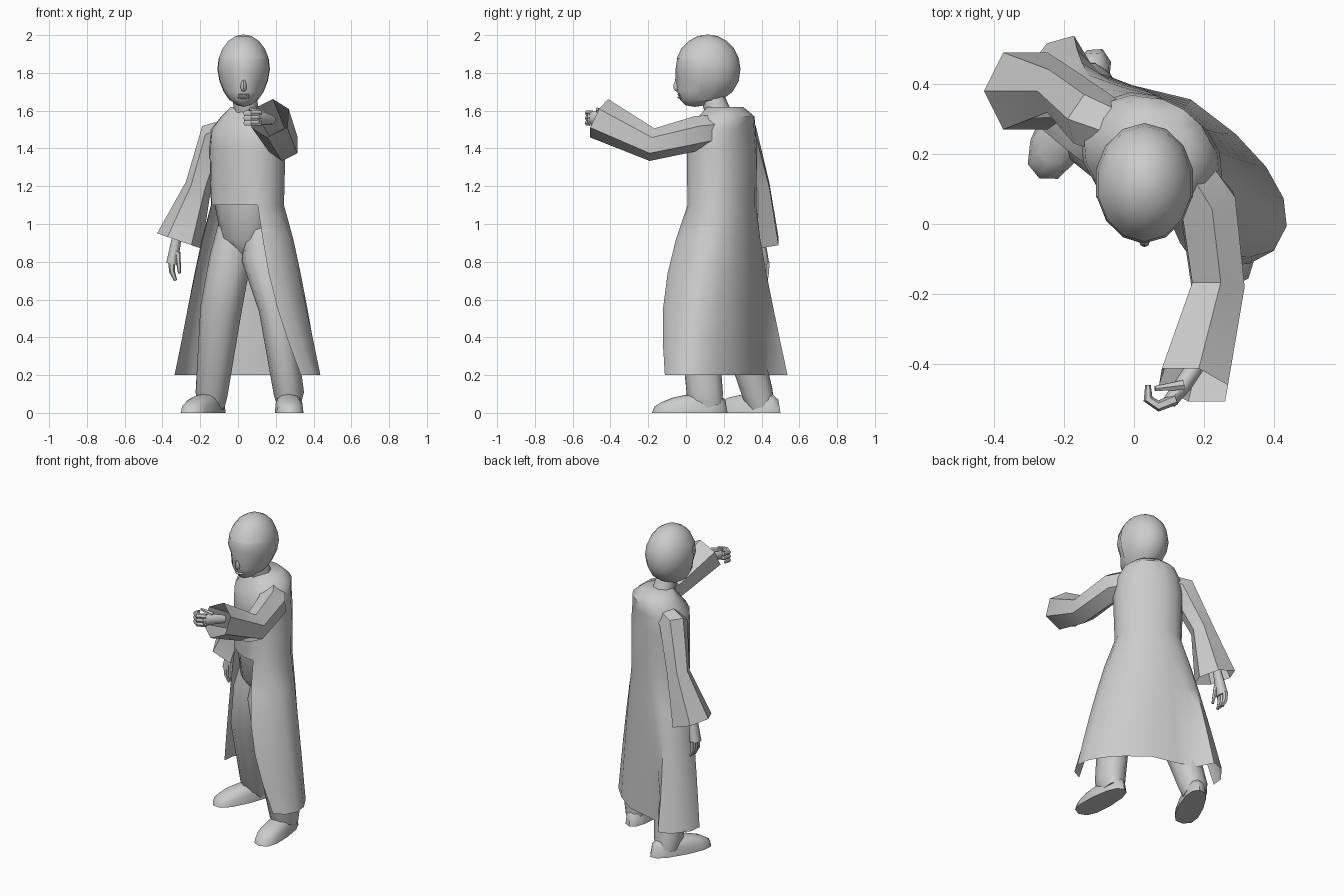
import bpy, bmesh, math
from mathutils import Vector

if "Cube" in bpy.data.objects:
    bpy.data.objects.remove(bpy.data.objects["Cube"])

grey = bpy.data.materials.new("plain grey")
grey.use_nodes = True
tone = (0.6, 0.6, 0.6, 1)
grey.diffuse_color = tone
grey.node_tree.nodes["Principled BSDF"].inputs["Base Color"].default_value = tone

UP = Vector((0, 0, 1))
FRONT_BACK = Vector((0, 1, 0))
BODY = Vector((0.05, 0.19, 0))
# The body is twisted towards its right, so it has its own side and back directions
BODY_BACK = Vector((0.56, 0.83, 0))
BODY_SIDE = Vector((0.83, -0.56, 0))


def finish(name, bm):
    mesh = bpy.data.meshes.new(name)
    bm.to_mesh(mesh)
    bm.free()
    mesh.materials.append(grey)
    part = bpy.data.objects.new(name, mesh)
    bpy.context.collection.objects.link(part)
    bpy.ops.object.select_all(action='DESELECT')
    part.select_set(True)
    bpy.context.view_layer.objects.active = part
    bpy.ops.object.shade_smooth_by_angle(angle=math.radians(50))


def soften(value, power):
    """Raise to a power but keep the sign."""
    return math.copysign(abs(value) ** power, value)


def oval(angle, width, depth):
    """Point on a slightly squared ellipse."""
    return soften(math.cos(angle), 0.9) * width, soften(math.sin(angle), 0.9) * depth


def skin(bm, rows, closed):
    """Join neighbouring rows of points with quads."""
    rows = [[bm.verts.new(p) for p in row] for row in rows]
    for a, b in zip(rows, rows[1:]):
        for k in range(0 if closed else 1, len(a)):
            bm.faces.new((a[k - 1], a[k], b[k], b[k - 1]))
    return rows


def tube_rows(points, sizes, sides, hint, axis):
    """Rings along a path; each size is a radius or a (width, depth) pair."""
    points = [Vector(p) for p in points]
    rows = []
    for i, (p, size) in enumerate(zip(points, sizes)):
        width, depth = size if isinstance(size, tuple) else (size, size)
        last = min(i + 1, len(points) - 1)
        along = axis or (points[last] - points[max(i - 1, 0)]).normalized()
        across = hint.cross(along).normalized()
        other = along.cross(across)
        row = []
        for k in range(sides):
            u, v = oval(math.tau * k / sides, width, depth)
            row.append(p + across * u + other * v)
        rows.append(row)
    return rows


def tube(name, points, sizes, sides=8, hint=FRONT_BACK, axis=None, open_end=False):
    bm = bmesh.new()
    rows = skin(bm, tube_rows(points, sizes, sides, hint, axis), True)
    bm.faces.new(rows[0])
    if not open_end:
        bm.faces.new(rows[-1])
    bmesh.ops.recalc_face_normals(bm, faces=bm.faces)
    finish(name, bm)


def blob(name, shape, segments=14, rings=10, keep=None):
    """Reshape a unit sphere with a rule that maps each point."""
    bm = bmesh.new()
    bmesh.ops.create_uvsphere(bm, u_segments=segments, v_segments=rings, radius=1)
    for v in bm.verts:
        v.co = shape(v.co.copy())
    if keep:
        drop = [f for f in bm.faces if not keep(f.calc_center_median())]
        bmesh.ops.delete(bm, geom=drop, context='FACES')
    finish(name, bm)


# Head: an egg whose lower half narrows to a chin at the front
def skull(p, grow=1.0):
    low = max(-p.z, 0)
    jut = 1 + 0.2 * low if p.y < 0 else 1
    x = 0.03 + 0.14 * p.x * (1 - 0.1 * low) * grow
    y = 0.115 + 0.17 * p.y * jut * grow - 0.07 * low ** 4
    z = 1.82 + (0.18 if p.z > 0 else 0.2) * p.z * grow
    return Vector((x, y, z))


def face(p):
    q = skull(p)
    # Shallow eye sockets either side of the nose
    if p.y < -0.5 and -0.4 < p.z < -0.2 and abs(p.x) > 0.1:
        q.y += 0.02
    return q


blob("head", face)
blob("hair", lambda p: skull(p, 1.02), keep=lambda c: c.z > 1.9 or (c.y > 0.08 and c.z > 1.66))
tube("neck", [(0.05, 0.18, 1.56), (0.03, 0.13, 1.7)], [0.07, 0.06])
blob("nose", lambda p: Vector((0.03 + p.x * 0.015 * (1 - 0.5 * p.z),
                               p.y * 0.02 * (1 - 0.5 * p.z) - 0.045, 1.74 + p.z * 0.04)),
     segments=8, rings=6)
for lip, height in (("upper_lip", 1.685), ("lower_lip", 1.67)):
    blob(lip, lambda p: Vector((0.03 + p.x * 0.035, p.y * 0.02 - 0.025, height + p.z * 0.008)),
         segments=8, rings=6)

# Coat: the body is a closed tube, rounding in over the shoulders to the collar
WAIST = (0.2, 0.165)
bm = bmesh.new()
body = tube_rows([BODY + BODY_BACK * back + UP * z for z, back in
                  ((1.1, 0), (1.4, 0), (1.5, 0), (1.57, 0.03), (1.62, 0.02))],
                 [WAIST, (0.21, 0.165), (0.2, 0.16), (0.16, 0.135), (0.1, 0.09)],
                 16, BODY_BACK, UP)
bm.faces.new(skin(bm, body, True)[-1])

# The skirt flares to the hem, open at the front, with a fold and a corner at the back
COLUMNS, ROWS = 13, 6
rows = []
for r in range(ROWS):
    t = r / (ROWS - 1)
    row = []
    for c in range(COLUMNS):
        turn = c / (COLUMNS - 1)
        gap = 45 - 20 * t
        angle = math.radians(-gap + turn * (180 + 2 * gap))
        u, v = oval(angle, WAIST[0] + 0.24 * t ** 0.85, WAIST[1] + 0.035 * t)
        if c < 2:
            v -= 0.065 * math.sin(math.pi * t)
        if c in (7, 8):
            v -= 0.05 * t
        if c in (9, 10):
            v += 0.05 * t * t
        row.append(BODY + BODY_SIDE * u + BODY_BACK * v + UP * (1.1 - 0.9 * t))
    rows.append(row)
skin(bm, rows, False)
bmesh.ops.remove_doubles(bm, verts=bm.verts, dist=0.004)
bmesh.ops.recalc_face_normals(bm, faces=bm.faces)
finish("coat", bm)

# Sleeves, open at the wide angular cuffs
tube("right_sleeve", [(0, 0.24, 1.5), (-0.12, 0.3, 1.47), (-0.21, 0.38, 1.2),
                      (-0.31, 0.38, 0.91)], [0.07, 0.085, 0.07, 0.125], sides=6, open_end=True)
tube("left_sleeve", [(0.13, 0.17, 1.5), (0.21, 0.06, 1.48), (0.24, -0.18, 1.42),
                     (0.17, -0.46, 1.56)], [0.08, 0.09, 0.085, 0.11],
     sides=6, hint=Vector((-0.5, 0, 1)), open_end=True)

# Relaxed right hand
tube("right_palm", [(-0.32, 0.39, 0.95), (-0.35, 0.4, 0.79)], [0.025, (0.03, 0.04)])
for i in range(3):
    root = Vector((-0.35, 0.38 + i * 0.023, 0.8))
    tube("right_finger", [root, root - UP * 0.05, root - UP * 0.1 + Vector((0.02, 0, 0))],
         [0.018, 0.016, 0.008], sides=6)
tube("right_thumb", [(-0.32, 0.38, 0.85), (-0.31, 0.36, 0.74)], [0.016, 0.008], sides=6)

# Raised left hand, fingers curled inwards
tube("left_palm", [(0.18, -0.4, 1.55), (0.14, -0.46, 1.56), (0.1, -0.51, 1.56)],
     [0.025, (0.025, 0.035), (0.02, 0.04)], hint=UP)
for i in range(3):
    root = Vector((0.12, -0.5, 1.535 + i * 0.026))
    curl = [(0, 0), (-0.05, -0.02), (-0.08, 0), (-0.08, 0.04)]
    tube("left_finger", [root + Vector((x, y, 0)) for x, y in curl],
         [0.016, 0.016, 0.014, 0.008], sides=6, hint=UP)
tube("left_thumb", [(0.14, -0.46, 1.59), (0.06, -0.47, 1.61)], [0.016, 0.008], sides=6)

# Trousers
tube("trouser_seat", [BODY + UP * 0.84, BODY + UP * 0.92, BODY + UP * 1.12],
     [(0.06, 0.07), (0.14, 0.13), (0.18, 0.15)], sides=12, hint=BODY_BACK, axis=UP)
tube("left_trouser_leg", [(0.12, 0.16, 1.05), (0.13, 0.11, 0.82), (0.2, 0.06, 0.55),
                          (0.27, 0.1, 0.1), (0.27, 0.12, 0.03)],
     [0.08, 0.11, (0.09, 0.105), (0.08, 0.1), (0.06, 0.08)], sides=10)
tube("right_trouser_leg", [(-0.01, 0.23, 1.05), (-0.04, 0.21, 0.82), (-0.09, 0.25, 0.55),
                           (-0.14, 0.38, 0.1), (-0.14, 0.4, 0.03)],
     [0.08, 0.11, 0.11, 0.085, 0.07], sides=10)


# Shoes: flat-soled with a blunt toe, taller at the ankle
def shoe(name, heel, toe):
    heel, toe = Vector(heel), Vector(toe)
    across = (toe - heel).normalized().cross(UP)

    def shape(p):
        spot = heel.lerp(toe, (1 + soften(p.y, 0.8)) / 2)
        height = max(p.z, 0) ** 0.7 * (0.1 - 0.04 * p.y)
        return spot + across * soften(p.x, 0.8) * (0.075 + 0.01 * p.y) + UP * height
    blob(name, shape, segments=12, rings=8)


shoe("left_shoe", (0.26, 0.22, 0), (0.28, -0.18, 0))
shoe("right_shoe", (-0.09, 0.5, 0), (-0.27, 0.13, 0))
